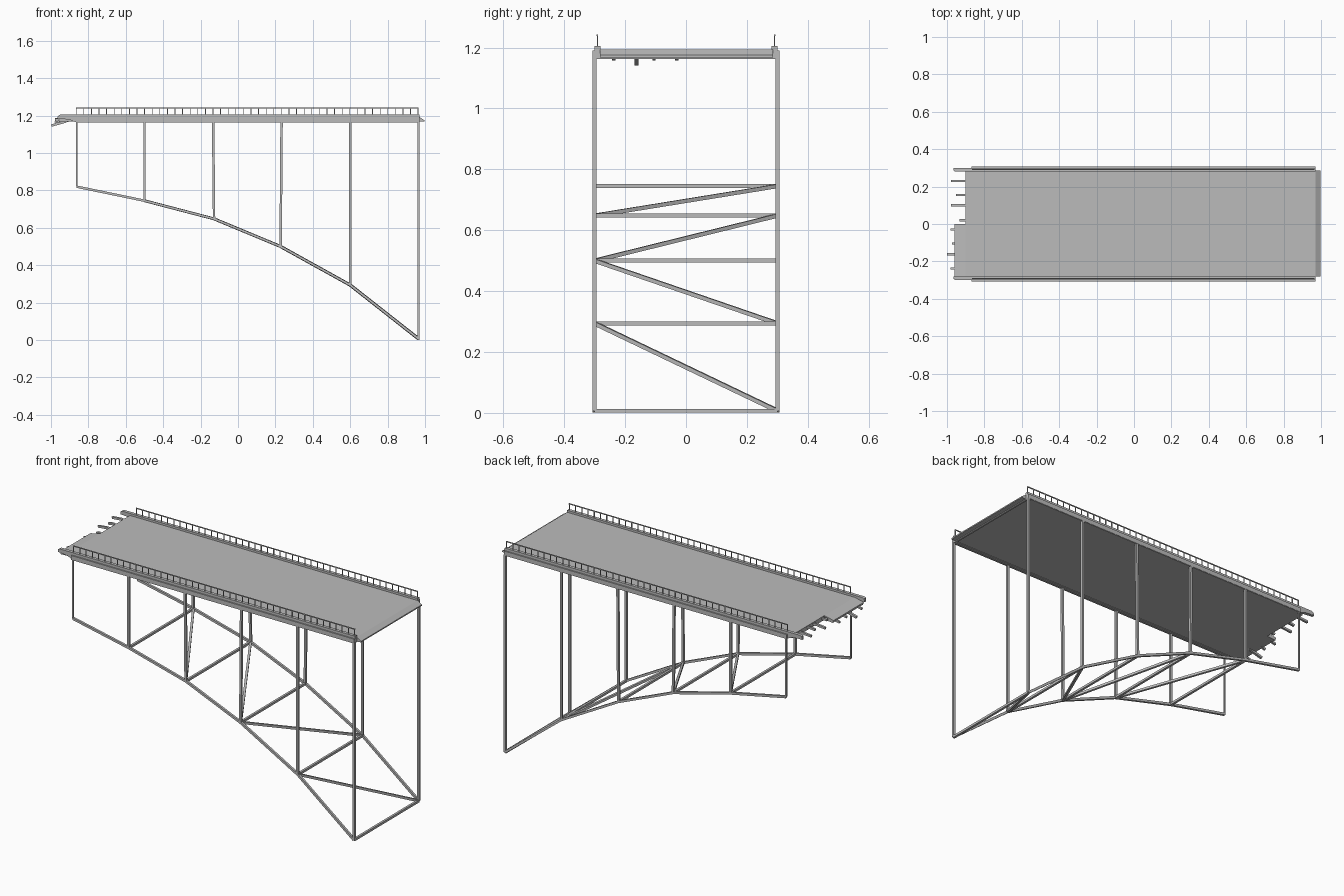
import bpy, bmesh
from mathutils import Vector

if "Cube" in bpy.data.objects:
    bpy.data.objects.remove(bpy.data.objects["Cube"], do_unlink=True)


def make_material(name, grey):
    mat = bpy.data.materials.new(name)
    mat.use_nodes = True
    colour = (grey, grey, grey, 1)
    mat.diffuse_color = colour
    mat.node_tree.nodes["Principled BSDF"].inputs["Base Color"].default_value = colour
    return mat


concrete = make_material("concrete grey", 0.5)


def finish(name, bm):
    bmesh.ops.recalc_face_normals(bm, faces=bm.faces)
    mesh = bpy.data.meshes.new(name)
    bm.to_mesh(mesh)
    bm.free()
    obj = bpy.data.objects.new(name, mesh)
    bpy.context.collection.objects.link(obj)
    mesh.materials.append(concrete)
    return obj


def prism(bm, profile, y0, y1):
    """Extrude an x-z profile along y."""
    face = bm.faces.new([bm.verts.new((x, y0, z)) for x, z in profile])
    new = bmesh.ops.extrude_face_region(bm, geom=[face])["geom"]
    verts = [v for v in new if isinstance(v, bmesh.types.BMVert)]
    bmesh.ops.translate(bm, verts=verts, vec=(0, y1 - y0, 0))


def bar(bm, a, b, size):
    """Square bar between two points."""
    a, b = Vector(a), Vector(b)
    d = (b - a).normalized()
    ref = Vector((0, 1, 0)) if abs(d.y) < 0.7 else Vector((0, 0, 1))
    u = d.cross(ref).normalized()
    v = d.cross(u)
    rings = []
    for p in (a, b):
        rings.append([bm.verts.new(p + (u * i + v * j) * size / 2)
                      for i, j in ((-1, -1), (1, -1), (1, 1), (-1, 1))])
    for ring in rings:
        bm.faces.new(ring)
    for i in range(4):
        k = (i + 1) % 4
        bm.faces.new((rings[0][i], rings[0][k], rings[1][k], rings[1][i]))


# Road deck with a tapered lip at one end and a sagging broken tongue at the other
LOW, TOP = 1.168, 1.193
bm = bmesh.new()
prism(bm, [(-0.9, TOP), (0.97, TOP), (0.997, 1.175), (0.997, LOW), (-0.9, LOW)], -0.282, 0.285)
prism(bm, [(-0.9, TOP), (-0.96, 1.18), (-0.955, 1.165), (-0.9, LOW)], -0.282, 0)
finish("road_deck", bm)

# Kerbs with broken ends, and outer edge beams
bm = bmesh.new()
for s in (-1, 1):
    prism(bm, [(-0.96, 1.2), (-0.95, 1.205), (0.97, 1.205), (0.97, 1.165),
               (-0.87, 1.165), (-0.9, 1.178), (-0.96, 1.185)], s * 0.281, s * 0.3)
    prism(bm, [(-0.87, 1.19), (0.97, 1.19), (0.97, 1.165), (-0.87, 1.165)],
          s * 0.3, s * 0.307)
finish("kerbs", bm)

# Truss below the deck
nodes = [(-0.862, 0.82), (-0.5, 0.745), (-0.128, 0.648),
         (0.228, 0.5), (0.6, 0.294), (0.965, 0.007)]
Y, DECK, BAR = 0.3, 1.168, 0.013
bm = bmesh.new()
for s in (-1, 1):
    for (x0, z0), (x1, z1) in zip(nodes, nodes[1:]):
        bar(bm, (x0, s * Y, z0), (x1, s * Y, z1), BAR)
    bar(bm, (nodes[0][0], s * Y, DECK), (nodes[-1][0], s * Y, DECK), 0.01)
finish("lower_chords", bm)

bm = bmesh.new()
for s in (-1, 1):
    for i, (x, z) in enumerate(nodes):
        lean = {2: -0.005, 3: 0.005}.get(i, 0)
        bar(bm, (x, s * Y, z), (x + lean, s * Y, DECK), BAR if i else 0.008)
finish("hangers", bm)

bm = bmesh.new()
for x, z in nodes[1:]:
    bar(bm, (x, -Y, z), (x, Y, z), BAR)
bar(bm, (0.965, -Y, DECK), (0.965, Y, DECK), 0.01)
finish("cross_beams", bm)

# Diagonals run from front-side nodes to back-side nodes
bm = bmesh.new()
for i, k in ((4, 5), (3, 4), (3, 2), (2, 1)):
    (x0, z0), (x1, z1) = nodes[i], nodes[k]
    bar(bm, (x0, -Y, z0), (x1, Y, z1), BAR)
finish("diagonal_braces", bm)

# Railings
bm = bmesh.new()
POSTS = 46
for s in (-1, 1):
    y = s * 0.291
    for i in range(POSTS):
        x = -0.865 + 1.828 * i / (POSTS - 1)
        bar(bm, (x, y, 1.2), (x, y, 1.243), 0.004)
    bar(bm, (-0.867, y, 1.241), (0.965, y, 1.241), 0.005)
finish("railings", bm)

# Broken beam stubs: side position, tip x, tip height, thickness
stubs = [(0.292, -0.965, 1.188, 0.014), (0.23, -0.978, 1.18, 0.012),
         (0.155, -0.95, 1.182, 0.012), (0.1, -0.978, 1.178, 0.012),
         (0.02, -0.932, 1.182, 0.012), (-0.03, -0.98, 1.163, 0.011),
         (-0.105, -0.973, 1.163, 0.011), (-0.162, -0.997, 1.147, 0.013),
         (-0.237, -0.98, 1.163, 0.011), (-0.288, -0.965, 1.188, 0.014)]
bm = bmesh.new()
for y, x, z, size in stubs:
    bar(bm, (-0.88, y, 1.182), (-0.925, y, (z + 1.182) / 2 + 0.004), size)
    bar(bm, (-0.92, y, (z + 1.182) / 2 + 0.004), (x, y, z), size)
finish("broken_beam_stubs", bm)
